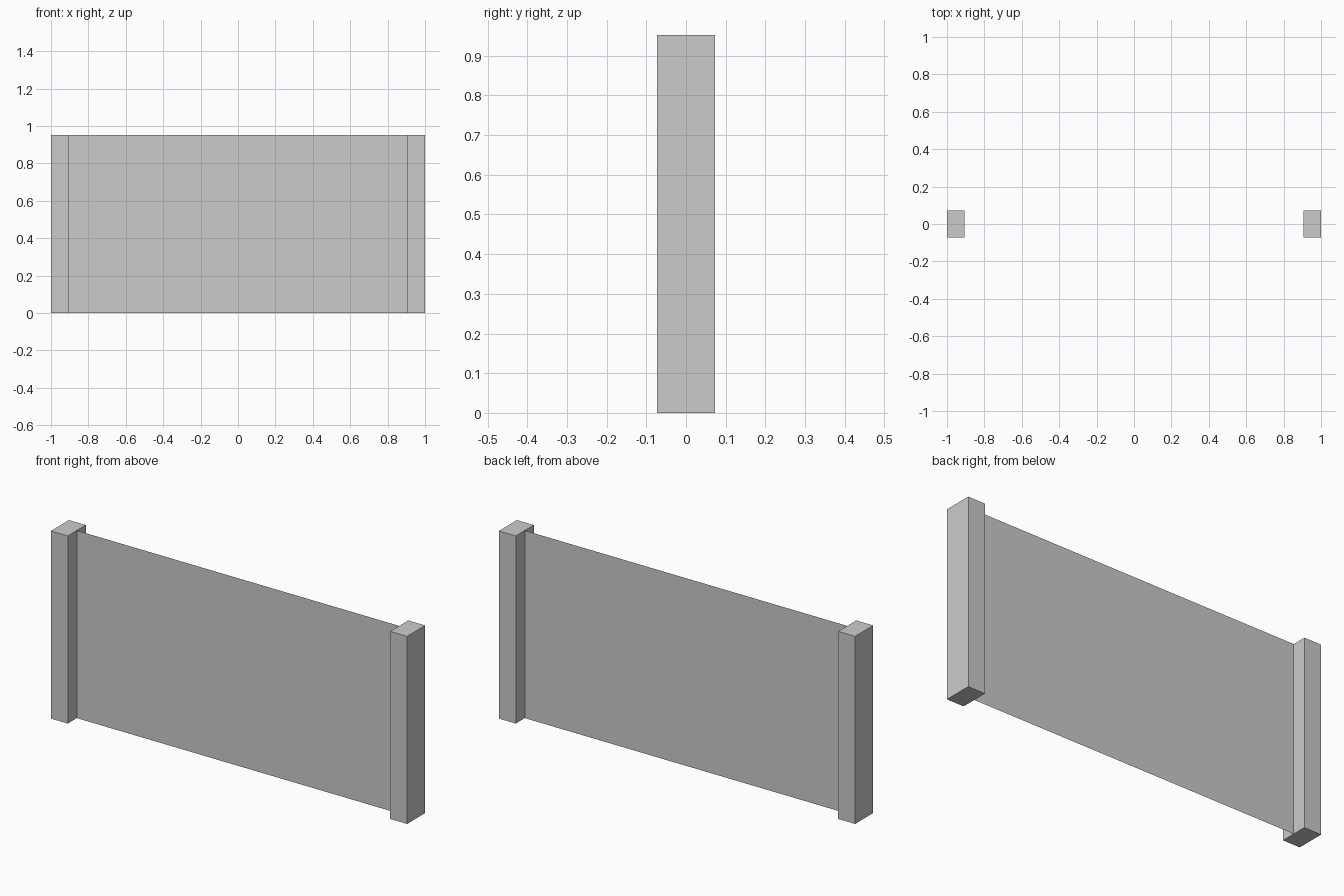
import bpy, bmesh
from mathutils import Matrix

if "Cube" in bpy.data.objects:
    bpy.data.objects.remove(bpy.data.objects["Cube"])

HEIGHT = 0.952
POST_W, POST_D = 0.095, 0.145


def add_object(name, bm):
    mesh = bpy.data.meshes.new(name)
    bm.to_mesh(mesh)
    bm.free()
    obj = bpy.data.objects.new(name, mesh)
    bpy.context.collection.objects.link(obj)
    return obj


# End posts: one box per side
for name, side in (("left_post", -1), ("right_post", 1)):
    bm = bmesh.new()
    place = Matrix.Translation((side * (1 - POST_W / 2), 0, HEIGHT / 2))
    bmesh.ops.create_cube(bm, size=1, matrix=place @ Matrix.Diagonal((POST_W, POST_D, HEIGHT, 1)))
    add_object(name, bm)

# Paper-thin panel: a single upright sheet between the posts
half = 1 - POST_W
bm = bmesh.new()
corners = [(-half, 0), (half, 0), (half, HEIGHT), (-half, HEIGHT)]
bm.faces.new([bm.verts.new((x, 0, z)) for x, z in corners])
add_object("panel", bm)
